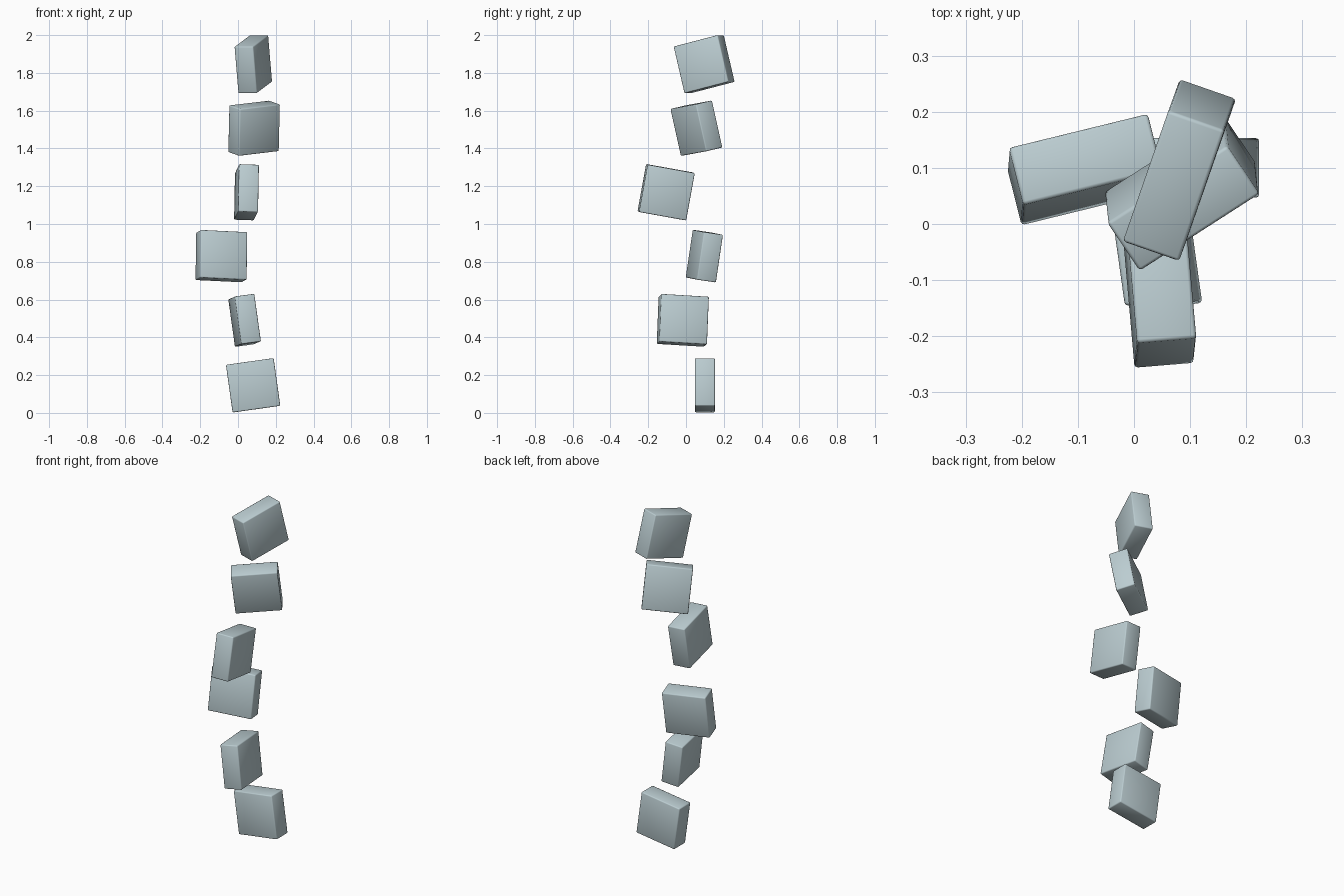
import bpy
from mathutils import Vector, Matrix

cube = bpy.data.objects.get("Cube")
if cube:
    bpy.data.objects.remove(cube, do_unlink=True)

SIZE, THICK, ROUND = 0.255, 0.106, 0.006

# One pale blue-grey material for every slab
grey = bpy.data.materials.new("pale blue grey")
grey.use_nodes = True
color = (0.50, 0.61, 0.64, 1)
grey.diffuse_color = color
grey.node_tree.nodes["Principled BSDF"].inputs["Base Color"].default_value = color


def slab(name, centre, wide, tall):
    """Square slab with softened edges, oriented by its wide and tall directions."""
    u = Vector(wide).normalized()
    w = Vector(tall)
    w = (w - u * w.dot(u)).normalized()
    turn = Matrix((u, w.cross(u), w)).transposed().to_4x4()

    bpy.ops.mesh.primitive_cube_add(size=1)
    obj = bpy.context.object
    obj.name = name
    obj.data.transform(Matrix.Diagonal((SIZE, THICK, SIZE, 1)))
    obj.matrix_world = Matrix.Translation(centre) @ turn
    obj.data.materials.append(grey)

    bevel = obj.modifiers.new("soft edges", 'BEVEL')
    bevel.width = ROUND
    bevel.segments = 2
    bpy.ops.object.shade_smooth()


# Tumbling column of slabs, from the ground up
slab("slab_1_bottom", (0.08, 0.10, 0.146), (0.25, 0, 0.035), (-0.035, 0, 0.25))
slab("slab_2", (0.035, -0.017, 0.49), (-0.035, 0.25, -0.015), (-0.035, 0.01, 0.25))
slab("slab_3", (-0.088, 0.097, 0.83), (0.245, 0.06, -0.012), (0.003, 0.037, 0.25))
slab("slab_4", (0.045, -0.105, 1.168), (-0.022, 0.25, -0.045), (0.005, 0.043, 0.25))
slab("slab_5", (0.085, 0.055, 1.507), (0.21, 0.135, 0.025), (0.005, -0.055, 0.245))
slab("slab_6_top", (0.081, 0.096, 1.846), (0.08, 0.23, 0.06), (-0.02, -0.055, 0.245))
